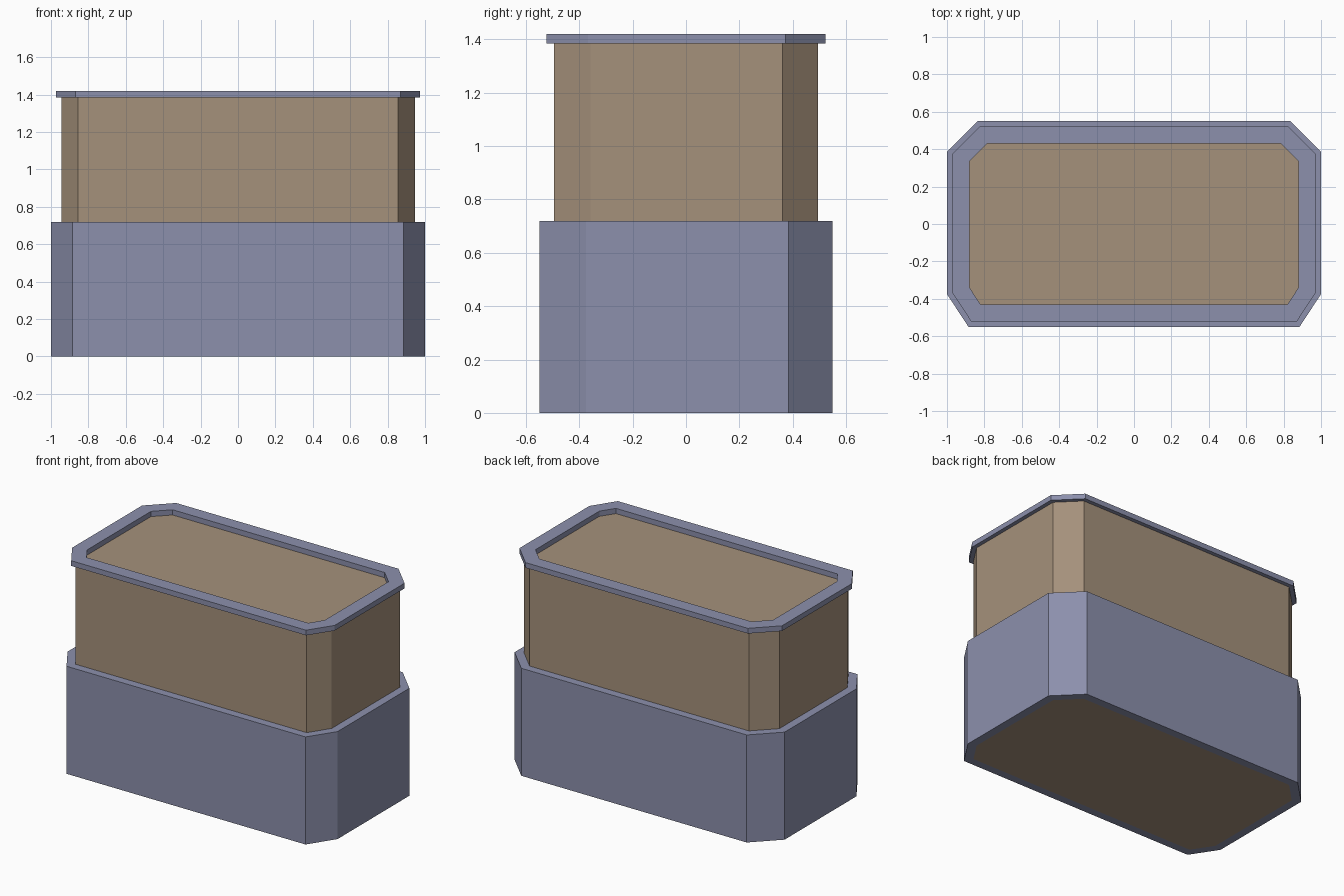
import bpy
import bmesh
from mathutils import Vector

if "Cube" in bpy.data.objects:
    bpy.data.objects.remove(bpy.data.objects["Cube"])


def make_material(name, colour):
    mat = bpy.data.materials.new(name)
    mat.diffuse_color = (*colour, 1)
    mat.use_nodes = True
    mat.node_tree.nodes["Principled BSDF"].inputs["Base Color"].default_value = mat.diffuse_color
    return mat


slate = make_material("slate blue", (0.262, 0.279, 0.413))
tan = make_material("warm tan", (0.376, 0.283, 0.198))

# Eight-sided plan, counter-clockwise: right half, then its mirror image
RIGHT = [(0.885, -0.55), (1.0, -0.375), (1.0, 0.385), (0.835, 0.55)]
PLAN = [Vector(p) for p in RIGHT] + [Vector((-x, y)) for x, y in reversed(RIGHT)]


def inset(distance):
    """Move every side of the plan inwards by the same distance."""
    result = []
    for i, p in enumerate(PLAN):
        a = (p - PLAN[i - 1]).normalized()
        b = (PLAN[(i + 1) % len(PLAN)] - p).normalized()
        na, nb = Vector((-a.y, a.x)), Vector((-b.y, b.x))
        result.append(p + (na + nb) * distance / (1 + na.dot(nb)))
    return result


def add_object(name, bm, mat):
    bmesh.ops.recalc_face_normals(bm, faces=bm.faces[:])
    mesh = bpy.data.meshes.new(name)
    bm.to_mesh(mesh)
    bm.free()
    mesh.materials.append(mat)
    bpy.context.collection.objects.link(bpy.data.objects.new(name, mesh))


def loop(bm, points, z):
    return [bm.verts.new((p.x, p.y, z)) for p in points]


def bridge(bm, a, b):
    for i in range(len(a)):
        j = (i + 1) % len(a)
        bm.faces.new((a[i], a[j], b[j], b[i]))


def prism(name, distance, z0, z1, mat):
    bm = bmesh.new()
    low, high = (loop(bm, inset(distance), z) for z in (z0, z1))
    bm.faces.new(low)
    bm.faces.new(high)
    bridge(bm, low, high)
    add_object(name, bm, mat)


def ring(name, outer, inner, z0, z1, mat):
    bm = bmesh.new()
    section = [(outer, z0), (outer, z1), (inner, z1), (inner, z0)]
    loops = [loop(bm, inset(d), z) for d, z in section]
    for k in range(4):
        bridge(bm, loops[k], loops[(k + 1) % 4])
    add_object(name, bm, mat)


# Tan core running the full height, with its top recessed inside the rim
prism("body", 0.055, 0.0, 1.385, tan)
# Thick sleeve around the lower half
ring("base_sleeve", 0.0, 0.055, 0.0, 0.72, slate)
# Thin overhanging frame on top
ring("top_rim", 0.028, 0.12, 1.385, 1.42, slate)
